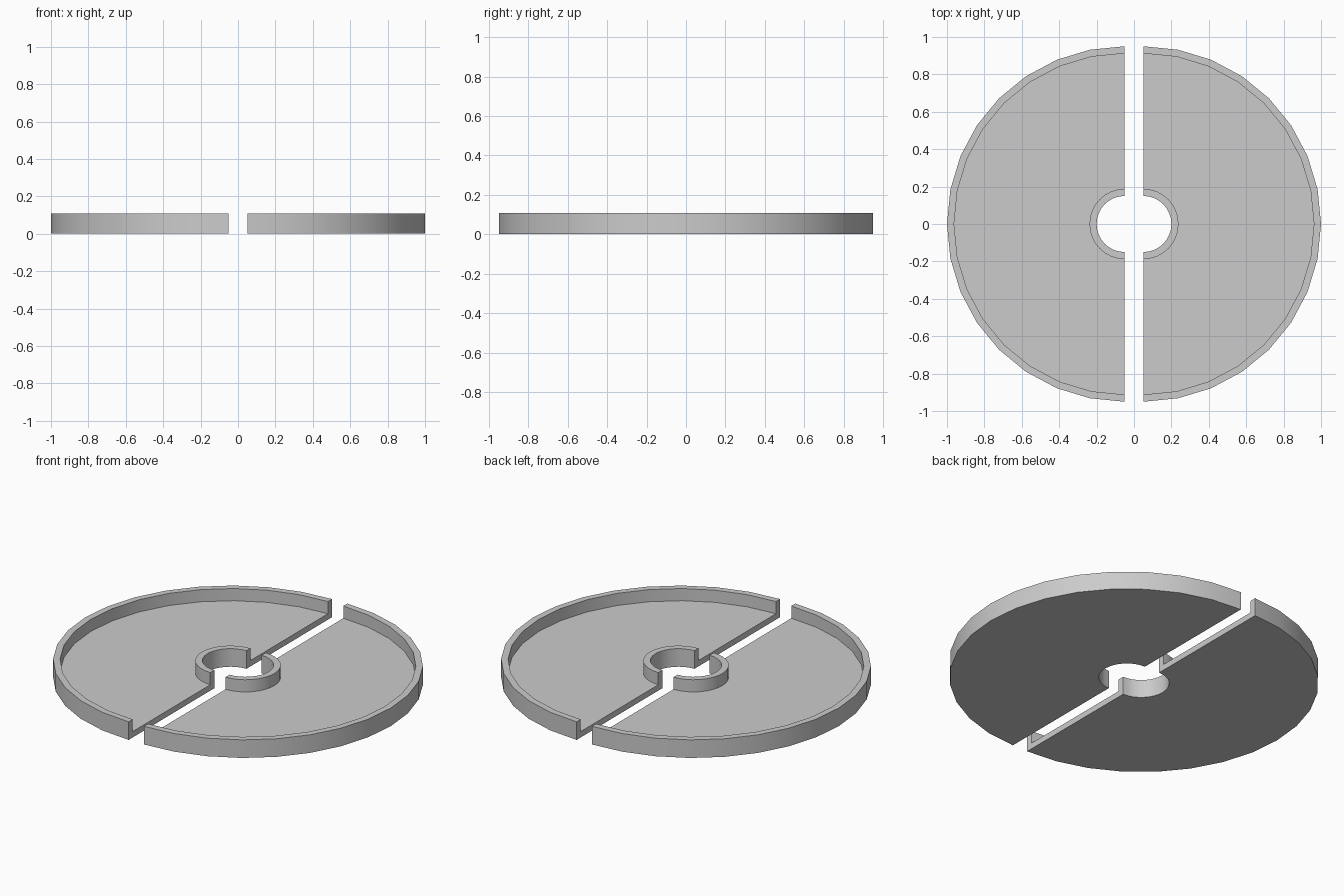
import bpy
import bmesh
import math

RIM_OUT, RIM_IN = 0.95, 0.912
HUB_OUT, HUB_IN = 0.188, 0.15
FLOOR, HEIGHT = 0.035, 0.107
GAP = 0.05
STEPS = 16

old = bpy.data.objects.get("Cube")
if old:
    bpy.data.objects.remove(old, do_unlink=True)

# Single plain grey
grey = bpy.data.materials.new("plain grey")
grey.use_nodes = True
colour = (0.6, 0.6, 0.6, 1)
grey.diffuse_color = colour
grey.node_tree.nodes["Principled BSDF"].inputs["Base Color"].default_value = colour

# Tray cross-section from hub to rim: (radius, height)
section = [(HUB_IN, 0), (RIM_OUT, 0), (RIM_OUT, HEIGHT), (RIM_IN, HEIGHT),
           (RIM_IN, FLOOR), (HUB_OUT, FLOOR), (HUB_OUT, HEIGHT), (HUB_IN, HEIGHT)]


def half_tray(name, side):
    """Sweep the section through a half turn, offset from the centre gap."""
    bm = bmesh.new()
    rings = []
    for i in range(STEPS + 1):
        a = math.pi * (i / STEPS - 0.5)
        rings.append([bm.verts.new((side * (GAP + r * math.cos(a)), r * math.sin(a), z))
                      for r, z in section])
    n = len(section)
    for a, b in zip(rings, rings[1:]):
        for k in range(n):
            m = (k + 1) % n
            bm.faces.new((a[k], a[m], b[m], b[k]))
    # Straight cut ends
    bm.faces.new(rings[0])
    bm.faces.new(rings[-1])
    bmesh.ops.recalc_face_normals(bm, faces=bm.faces)
    mesh = bpy.data.meshes.new(name)
    bm.to_mesh(mesh)
    bm.free()
    mesh.materials.append(grey)
    obj = bpy.data.objects.new(name, mesh)
    bpy.context.collection.objects.link(obj)
    bpy.ops.object.select_all(action="DESELECT")
    obj.select_set(True)
    bpy.context.view_layer.objects.active = obj
    bpy.ops.object.shade_smooth_by_angle(angle=math.radians(30))


half_tray("left_half_tray", 1)
half_tray("right_half_tray", -1)
